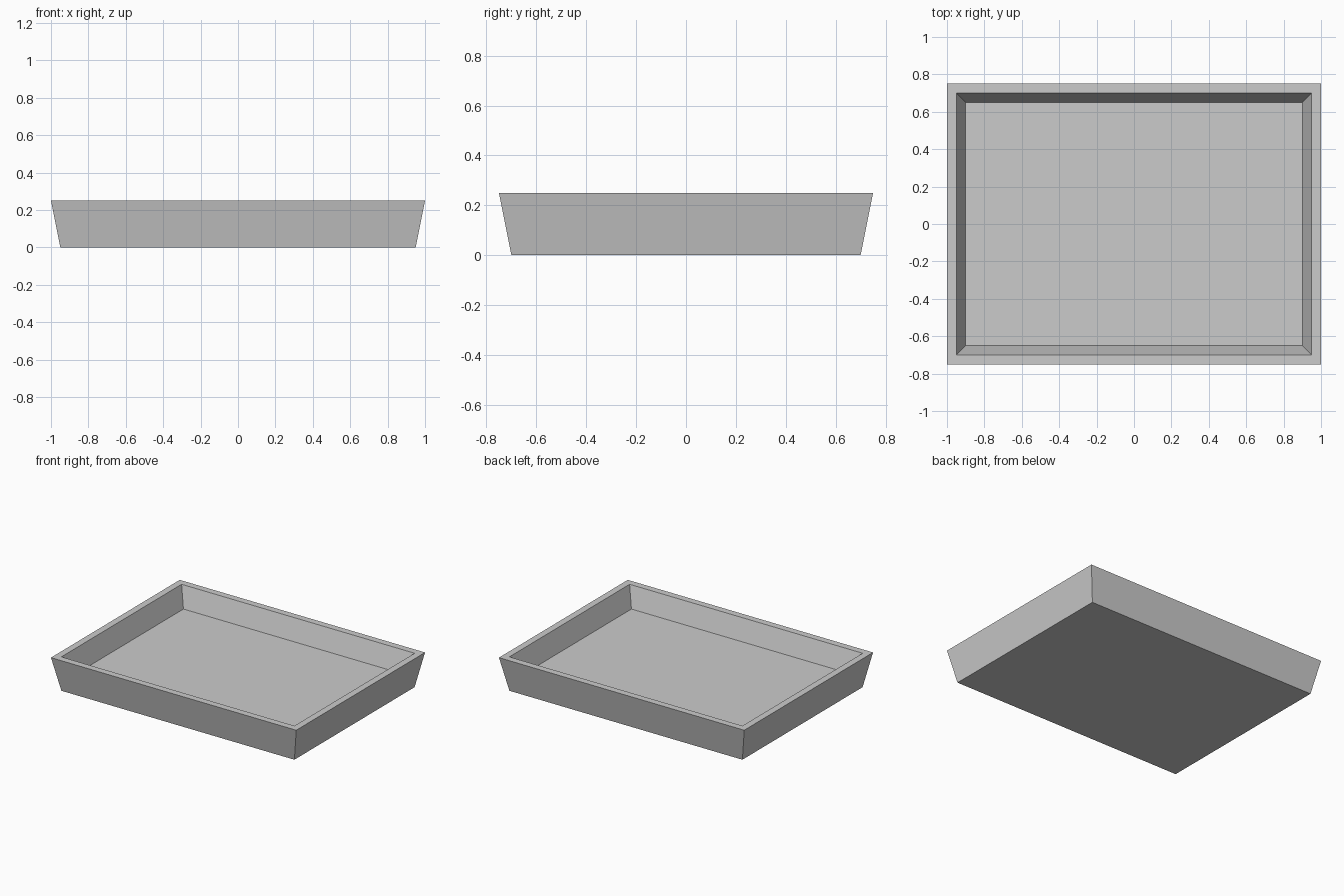
import bpy
import bmesh

cube = bpy.data.objects.get("Cube")
if cube:
    bpy.data.objects.remove(cube, do_unlink=True)

# Plain grey finish
GREY = (0.6, 0.6, 0.6, 1.0)
grey = bpy.data.materials.new("plain grey")
grey.use_nodes = True
grey.diffuse_color = GREY
grey.node_tree.nodes["Principled BSDF"].inputs["Base Color"].default_value = GREY

# Rectangular rings from the underside, over the rim, to the inner floor:
# half width, half depth, height
PROFILE = [
    (0.95, 0.70, 0.0),
    (1.00, 0.75, 0.25),
    (0.95, 0.70, 0.25),
    (0.90, 0.65, 0.10),
]
CORNERS = [(-1, -1), (1, -1), (1, 1), (-1, 1)]

bm = bmesh.new()
rings = [[bm.verts.new((sx * w, sy * d, z)) for sx, sy in CORNERS]
         for w, d, z in PROFILE]

# Outer walls, rim and inner walls
for low, high in zip(rings, rings[1:]):
    for i in range(4):
        j = (i + 1) % 4
        bm.faces.new((low[i], low[j], high[j], high[i]))

# Underside and inner floor
bm.faces.new(rings[0][::-1])
bm.faces.new(rings[-1])
bmesh.ops.recalc_face_normals(bm, faces=bm.faces)

mesh = bpy.data.meshes.new("tray")
bm.to_mesh(mesh)
bm.free()
mesh.materials.append(grey)
tray = bpy.data.objects.new("tray", mesh)
bpy.context.collection.objects.link(tray)
